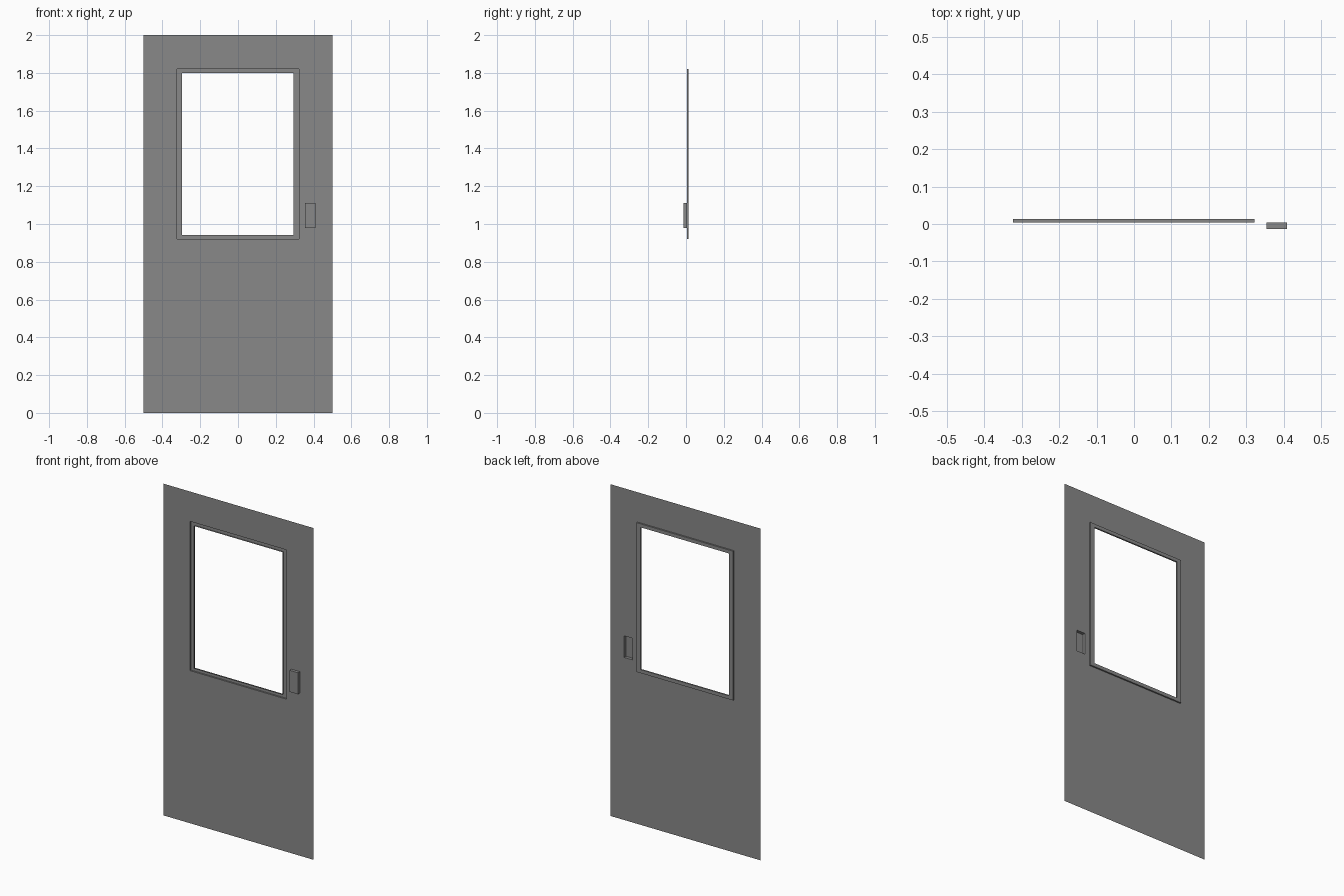
import bpy

cube = bpy.data.objects.get("Cube")
if cube:
    bpy.data.objects.remove(cube, do_unlink=True)

grey = bpy.data.materials.new("grey_sheet_metal")
grey.use_nodes = True
colour = (0.25, 0.25, 0.25, 1)
grey.diffuse_color = colour
grey.node_tree.nodes["Principled BSDF"].inputs["Base Color"].default_value = colour

# Rectangles are (left, right, bottom, top); depths run along y
DOOR = (-0.5, 0.5, 0.0, 2.0)
FRAME = (-0.324, 0.322, 0.92, 1.82)
OPENING = (-0.296, 0.294, 0.941, 1.799)
HANDLE = (0.354, 0.409, 0.98, 1.11)
SHEET, BACK, FRONT = 0.0045, 0.0135, -0.0135


def add_part(name, verts, faces):
    mesh = bpy.data.meshes.new(name)
    mesh.from_pydata(verts, [], faces)
    mesh.materials.append(grey)
    obj = bpy.data.objects.new(name, mesh)
    bpy.context.collection.objects.link(obj)
    return obj


def loop(rect, y):
    l, r, b, t = rect
    return [(l, y, b), (r, y, b), (r, y, t), (l, y, t)]


def pressed_part(name, steps, cap=False):
    """Join successive rectangular loops, closing the last one if capped."""
    verts = [v for rect, y in steps for v in loop(rect, y)]
    faces = []
    for s in range(len(steps) - 1):
        a, b = 4 * s, 4 * s + 4
        for i in range(4):
            j = (i + 1) % 4
            faces.append((a + i, a + j, b + j, b + i))
    if cap:
        n = len(verts)
        faces.append((n - 4, n - 3, n - 2, n - 1))
    return add_part(name, verts, faces)


def inside(x, z, rect):
    return rect[0] < x < rect[1] and rect[2] < z < rect[3]


# Flat door sheet with cut-outs for the frame and the handle
xs = sorted(DOOR[:2] + FRAME[:2] + HANDLE[:2])
zs = sorted(DOOR[2:] + FRAME[2:] + HANDLE[2:])
verts = [(x, SHEET, z) for z in zs for x in xs]
faces = []
for k in range(len(zs) - 1):
    for i in range(len(xs) - 1):
        cx, cz = (xs[i] + xs[i + 1]) / 2, (zs[k] + zs[k + 1]) / 2
        if not (inside(cx, cz, FRAME) or inside(cx, cz, HANDLE)):
            a = k * len(xs) + i
            faces.append((a, a + 1, a + 1 + len(xs), a + len(xs)))
add_part("door_panel", verts, faces)

# Channel around the window, pressed backwards and returned at the opening
pressed_part("window_frame", [(FRAME, SHEET), (FRAME, BACK),
                              (OPENING, BACK), (OPENING, SHEET)])

# Handle pressed forwards, hollow from behind
pressed_part("door_handle", [(HANDLE, SHEET), (HANDLE, FRONT)], cap=True)
